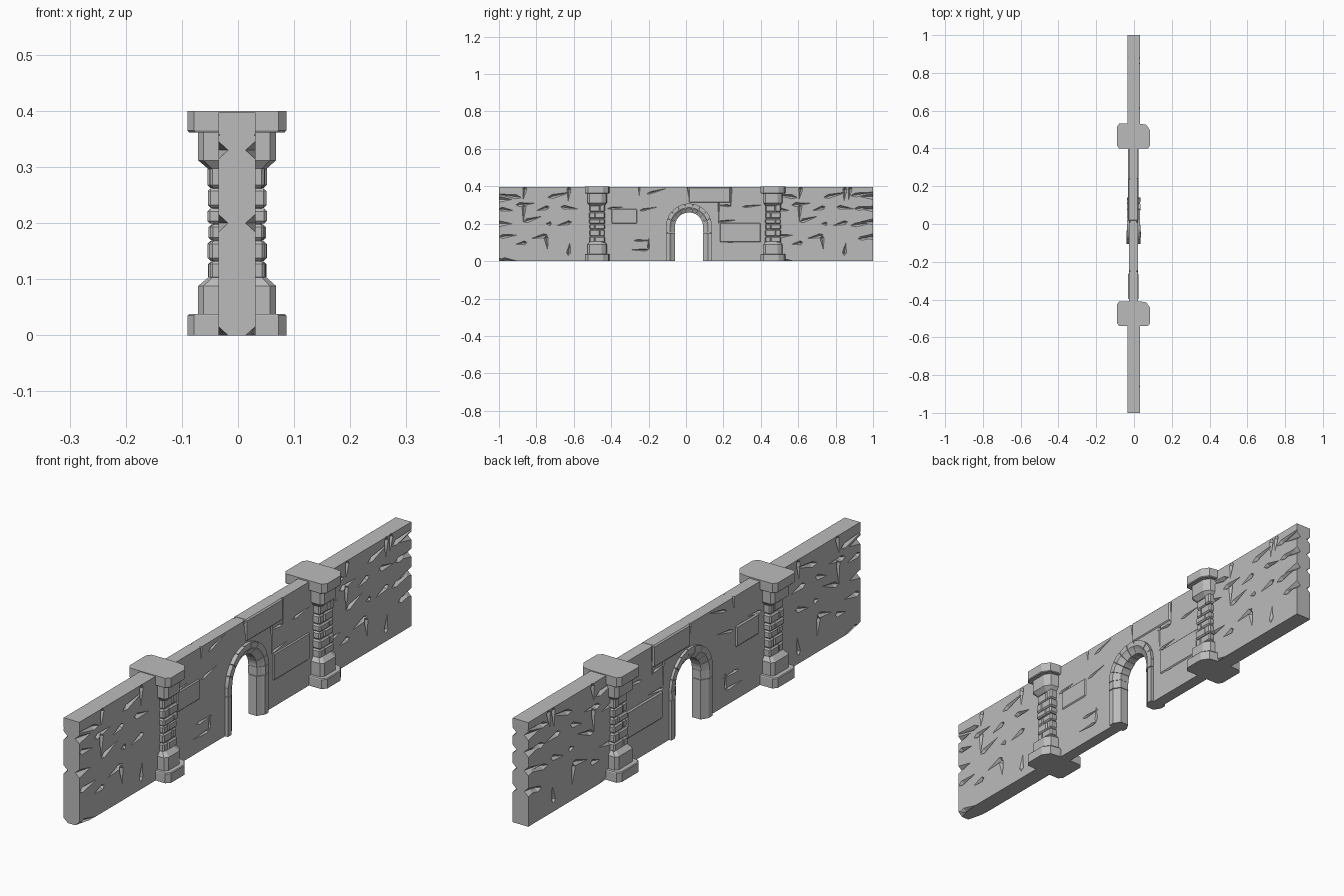
import bpy, bmesh, math, random
from mathutils import Vector

random.seed(4)
if "Cube" in bpy.data.objects:
    bpy.data.objects.remove(bpy.data.objects["Cube"])

stone = bpy.data.materials.new("grey stone")
stone.use_nodes = True
GREY = (0.5, 0.5, 0.5, 1)
stone.diffuse_color = GREY
stone.node_tree.nodes["Principled BSDF"].inputs["Base Color"].default_value = GREY


def finish(bm, name):
    """Turn a bmesh into a flat shaded stone object."""
    bmesh.ops.recalc_face_normals(bm, faces=bm.faces)
    mesh = bpy.data.meshes.new(name)
    bm.to_mesh(mesh)
    bm.free()
    mesh.materials.append(stone)
    ob = bpy.data.objects.new(name, mesh)
    bpy.context.collection.objects.link(ob)
    return ob


def loft(bm, rings):
    """Closed solid through rings of equal point count."""
    loops = [[bm.verts.new(p) for p in ring] for ring in rings]
    n = len(loops[0])
    for a, b in zip(loops, loops[1:]):
        for i in range(n):
            j = (i + 1) % n
            bm.faces.new((a[i], a[j], b[j], b[i]))
    bm.faces.new(loops[0][::-1])
    bm.faces.new(loops[-1])


def block(bm, lo, hi, chamfer=0.004):
    """Chamfered stone between two corners."""
    size = [b - a for a, b in zip(lo, hi)]
    mid = Vector([(a + b) / 2 for a, b in zip(lo, hi)])
    verts = bmesh.ops.create_cube(bm, size=1)["verts"]
    for v in verts:
        v.co = mid + Vector([c * s for c, s in zip(v.co, size)])
    edges = list({e for v in verts for e in v.link_edges})
    bmesh.ops.bevel(bm, geom=edges, offset=chamfer, segments=1, affect='EDGES')


def wedge(bm, a, b, width, depth):
    """Tapered chip running from a (wide) to b (pointed)."""
    a, b = Vector(a), Vector(b)
    along = (b - a).normalized()
    side = along.cross(Vector((1, 0, 0))) * width
    out = Vector((depth, 0, 0))
    c = a.lerp(b, 0.2)
    ring = [bm.verts.new(c + o) for o in (side, out, -side, -out)]
    start, tip = bm.verts.new(a), bm.verts.new(b)
    for i in range(4):
        j = (i + 1) % 4
        bm.faces.new((start, ring[j], ring[i]))
        bm.faces.new((tip, ring[i], ring[j]))


def carve(ob, bm):
    """Cut the chips out of a wall and discard the cutter."""
    cutter = finish(bm, "chip_cutter")
    cutter.hide_render = True
    mod = ob.modifiers.new("chips", 'BOOLEAN')
    mod.operation, mod.solver, mod.object = 'DIFFERENCE', 'EXACT', cutter
    mod.use_self = True
    bpy.context.view_layer.objects.active = ob
    bpy.ops.object.modifier_apply(modifier=mod.name)
    bpy.data.objects.remove(cutter)


# Outer wall panels: chipped joints as (y, z) wide end to (y, z) point
XL, XR, TOP = -0.035, 0.031, 0.397
CRACKS = [
    (-.88, .34, -1.02, .36), (-.91, .30, -.81, .31), (-1, .28, -.92, .27),
    (-.73, .29, -.80, .27), (-.865, .31, -.87, .21), (-.87, .21, -.77, .24),
    (-.74, .34, -.61, .37), (-.625, .40, -.63, .32), (-.61, .21, -.69, .19),
    (-1, .13, -.90, .14), (-.85, .10, -.91, .09), (-.74, .14, -.83, .12),
    (-.75, .14, -.74, .06), (-.63, .03, -.62, .10), (-.67, .29, -.58, .28),
    (-.72, .20, -.75, .20), (-.86, .40, -.87, .33), (-.99, .01, -.90, .00),
]
EXTRA = [(.88, .35, 1.02, .37), (.88, .19, 1.02, .21), (.88, .40, .87, .33),
         (.9, .28, 1.02, .29), (.92, .12, 1.02, .13)]
ENDS = {-1: (.0, .2, .33), 1: (.13, .21, .28, .345)}
SHIFT = 1.475

for sign, name in ((-1, "front_wall_panel"), (1, "back_wall_panel")):
    bm = bmesh.new()
    y0, y1 = sorted((sign, sign * 0.45))
    loft(bm, [[(x, y0, 0), (x, y1, 0), (x, y1, TOP), (x, y0, TOP)] for x in (XL, XR)])
    panel = finish(bm, name)
    cuts = bmesh.new()
    lines = CRACKS if sign < 0 else [(a + SHIFT, b, c + SHIFT, d) for a, b, c, d in CRACKS] + EXTRA
    for a, b, c, d in lines:
        for x in (XL, XR):
            wedge(cuts, (x, a, b), (x, c, d), 0.011, 0.014)
    # Joints that notch the wall end, deepest at both corners
    for z in ENDS[sign]:
        for x in (XL, XR):
            wedge(cuts, (x, sign * 1.04, z), (x, sign * 0.93, z), 0.02, 0.022)
    carve(panel, cuts)

# Middle wall with arched opening
MID, SPRING, ARCH_R = 0.016, 0.185, 0.112
bm = bmesh.new()
outline = [(-.44, 0), (MID - ARCH_R, 0)]
for i in range(13):
    t = math.pi * (1 - i / 12)
    outline.append((MID + ARCH_R * math.cos(t), SPRING + ARCH_R * math.sin(t)))
outline += [(MID + ARCH_R, 0), (.44, 0), (.44, .395), (-.44, .395)]
loft(bm, [[(x, y, z) for y, z in outline] for x in (-.026, .02)])
middle = finish(bm, "middle_wall")
cuts = bmesh.new()
JOINTS = [
    (.01, .41, .015, .34), (.24, .41, .24, .28), (.24, .295, .16, .30),
    (.175, .38, .175, .20), (.17, .21, .27, .22), (-.20, .06, -.20, .13),
    (-.20, .06, -.30, .06), (-.21, .36, -.10, .39), (-.25, .27, -.15, .29),
    (-.42, .28, -.33, .29), (.22, .10, .32, .12), (.30, .29, .41, .30),
    (-.28, .11, -.18, .11), (-.25, .41, -.25, .35),
]
for a, b, c, d in JOINTS:
    for x in (-.026, .02):
        wedge(cuts, (x, a, b), (x, c, d), 0.006, 0.008)
carve(middle, cuts)

# Slightly proud blocks in the middle wall
bm = bmesh.new()
for y0, y1, z0, z1 in ((.015, .238, .312, .396), (.18, .4, .10, .205), (-.4, -.26, .20, .28)):
    block(bm, (-.031, y0, z0), (.024, y1, z1), 0.005)
finish(bm, "raised_blocks")

# Arch: moulded section swept as separate stones
SECTION = [(.123, -.036), (.101, -.036), (.092, -.030), (.075, -.02),
           (.075, .015), (.092, .025), (.101, .032), (.123, .032)]


def arch_ring(angle, wide, drop=0):
    c, s = math.cos(angle), math.sin(angle)
    return [(x * wide, MID + r * c, SPRING + r * s - drop) for r, x in SECTION]


bm = bmesh.new()
for angle in (0, math.pi):
    loft(bm, [arch_ring(angle, 1, SPRING), arch_ring(angle, 1, 0.035)])
    loft(bm, [arch_ring(angle, 1.05, 0.033), arch_ring(angle, 1.03)])
STONES = 9
for i in range(STONES):
    wide = random.uniform(0.97, 1.12)
    a0, a1 = (math.pi * (i + k) / STONES for k in (0.02, 0.98))
    loft(bm, [arch_ring(a0, wide), arch_ring((a0 + a1) / 2, wide * 1.02), arch_ring(a1, wide)])
finish(bm, "arch_stones")

# Pillars: stepped foot and head around a stone shaft
SLAB = [(-.09, -.05), (-.078, -.066), (.072, -.066), (.086, -.05),
        (.086, .03), (.066, .06), (.03, .066), (-.078, .066), (-.09, .05)]


def slab_ring(yc, z, sx, sy):
    return [(x * sx, yc + y * sy, z) for x, y in SLAB]


for yc, name in ((-.475, "front_pillar"), (.465, "back_pillar")):
    bm = bmesh.new()
    for flip in (False, True):
        def level(z):
            return 0.4 - z if flip else z
        loft(bm, [slab_ring(yc, level(0), 1, 1), slab_ring(yc, level(.035), 1, 1),
                  slab_ring(yc, level(.038), .97, .97)])
        loft(bm, [slab_ring(yc, level(.037), .79, .8), slab_ring(yc, level(.088), .79, .8),
                  slab_ring(yc, level(.104), .58, .6)])
    finish(bm, name + "_foot_and_head")

    bm = bmesh.new()
    block(bm, (-.045, yc - .034, .09), (.043, yc + .034, .31))
    z = 0.098
    for i, height in enumerate((.034, .036, .03, .028, .036, .042)):
        split = yc + (-.012, .014)[i % 2]
        for y0, y1 in ((yc - .04, split), (split, yc + .04)):
            grow = random.uniform(0, .006)
            end = grow / 2
            block(bm, (-.049 - grow, y0 - end, z + .001), (.046 + grow, y1 + end, z + height), .005)
        z += height
    finish(bm, name + "_shaft")
